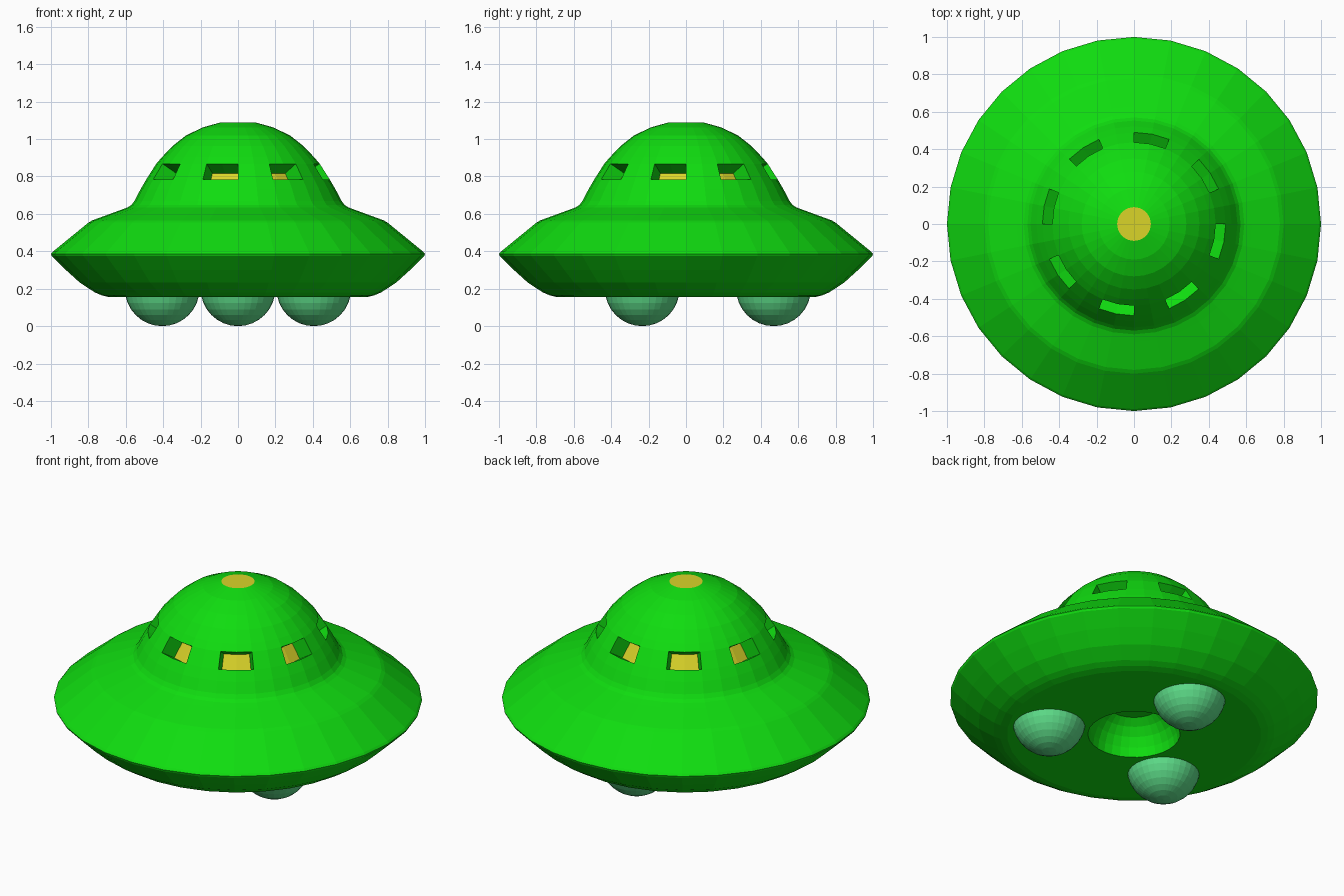
import bpy, bmesh, math
from mathutils import Vector

if "Cube" in bpy.data.objects:
    bpy.data.objects.remove(bpy.data.objects["Cube"])

def material(name, rgb):
    m = bpy.data.materials.new(name)
    m.diffuse_color = (*rgb, 1)
    m.use_nodes = True
    m.node_tree.nodes["Principled BSDF"].inputs["Base Color"].default_value = m.diffuse_color
    return m

GREEN = material("bright green", (0.005, 0.72, 0.005))
YELLOW = material("light yellow", (0.70, 0.66, 0.022))
MINT = material("mint green", (0.11, 0.72, 0.25))
SEG = 32

def add_object(name, bm, mats):
    me = bpy.data.meshes.new(name)
    bm.to_mesh(me)
    bm.free()
    for m in mats:
        me.materials.append(m)
    ob = bpy.data.objects.new(name, me)
    bpy.context.collection.objects.link(ob)
    return ob

# Saucer hull: one turned profile from the roof light to the belly recess
profile = [(0.09, 1.09), (0.19, 1.062), (0.28, 1.018), (0.35, 0.963), (0.405, 0.905),
           (0.437, 0.868), (0.49, 0.785), (0.522, 0.73), (0.553, 0.67), (0.57, 0.648),
           (0.59, 0.635), (0.63, 0.62), (0.78, 0.565), (0.80, 0.553), (0.99, 0.398),
           (1.0, 0.386), (0.995, 0.374), (0.92, 0.30), (0.845, 0.232), (0.765, 0.18),
           (0.73, 0.165), (0.69, 0.155), (0.25, 0.155), (0.242, 0.21), (0.22, 0.265),
           (0.187, 0.31), (0.145, 0.345)]
WINDOW_ROW = 5                       # band between these two rings holds the windows

bm = bmesh.new()
def ring_point(r, z, i):
    a = 2 * math.pi * i / SEG
    return Vector((r * math.cos(a), r * math.sin(a), z))

rings = [[bm.verts.new(ring_point(r, z, i)) for i in range(SEG)] for r, z in profile]
for k in range(len(rings) - 1):
    for i in range(SEG):
        if k == WINDOW_ROW and i % 4 >= 2:
            continue                 # opening, two faces wide
        j = (i + 1) % SEG
        bm.faces.new((rings[k][i], rings[k + 1][i], rings[k + 1][j], rings[k][j]))

# Roof light and recess ceiling
bm.faces.new(rings[0]).material_index = 1
bm.faces.new(list(reversed(rings[-1])))

# Window recesses: reveals sloping inwards at right angles to the dome, lit panes behind
(r0, z0), (r1, z1) = profile[WINDOW_ROW], profile[WINDOW_ROW + 1]
slope = Vector((r1 - r0, z1 - z0)).normalized()
inward = Vector((slope.y, -slope.x))
if inward.x > 0:
    inward = -inward
depth = 0.095
for w in range(8):
    ids = [(4 * w + 2 + n) % SEG for n in range(3)]
    top = [rings[WINDOW_ROW][i] for i in ids]
    low = [rings[WINDOW_ROW + 1][i] for i in ids]
    def deep(r, z):
        return [bm.verts.new(ring_point(r + inward.x * depth, z + inward.y * depth, i)) for i in ids]
    top_in, low_in = deep(r0, z0), deep(r1, z1)
    for n in range(2):
        bm.faces.new((top[n], top[n + 1], top_in[n + 1], top_in[n]))
        bm.faces.new((low[n], low_in[n], low_in[n + 1], low[n + 1]))
        bm.faces.new((top_in[n], low_in[n], low_in[n + 1], top_in[n + 1])).material_index = 1
    bm.faces.new((top[0], top_in[0], low_in[0], low[0]))
    bm.faces.new((top[2], low[2], low_in[2], top_in[2]))
bmesh.ops.recalc_face_normals(bm, faces=bm.faces)
add_object("saucer_hull", bm, [GREEN, YELLOW])

# Three landing balls under the belly
for n, deg in enumerate((90, 210, 330)):
    a = math.radians(deg)
    bm = bmesh.new()
    bmesh.ops.create_uvsphere(bm, u_segments=32, v_segments=16, radius=0.2)
    ball = add_object(f"landing_ball_{n + 1}", bm, [MINT])
    ball.location = (0.468 * math.cos(a), 0.468 * math.sin(a), 0.2)
